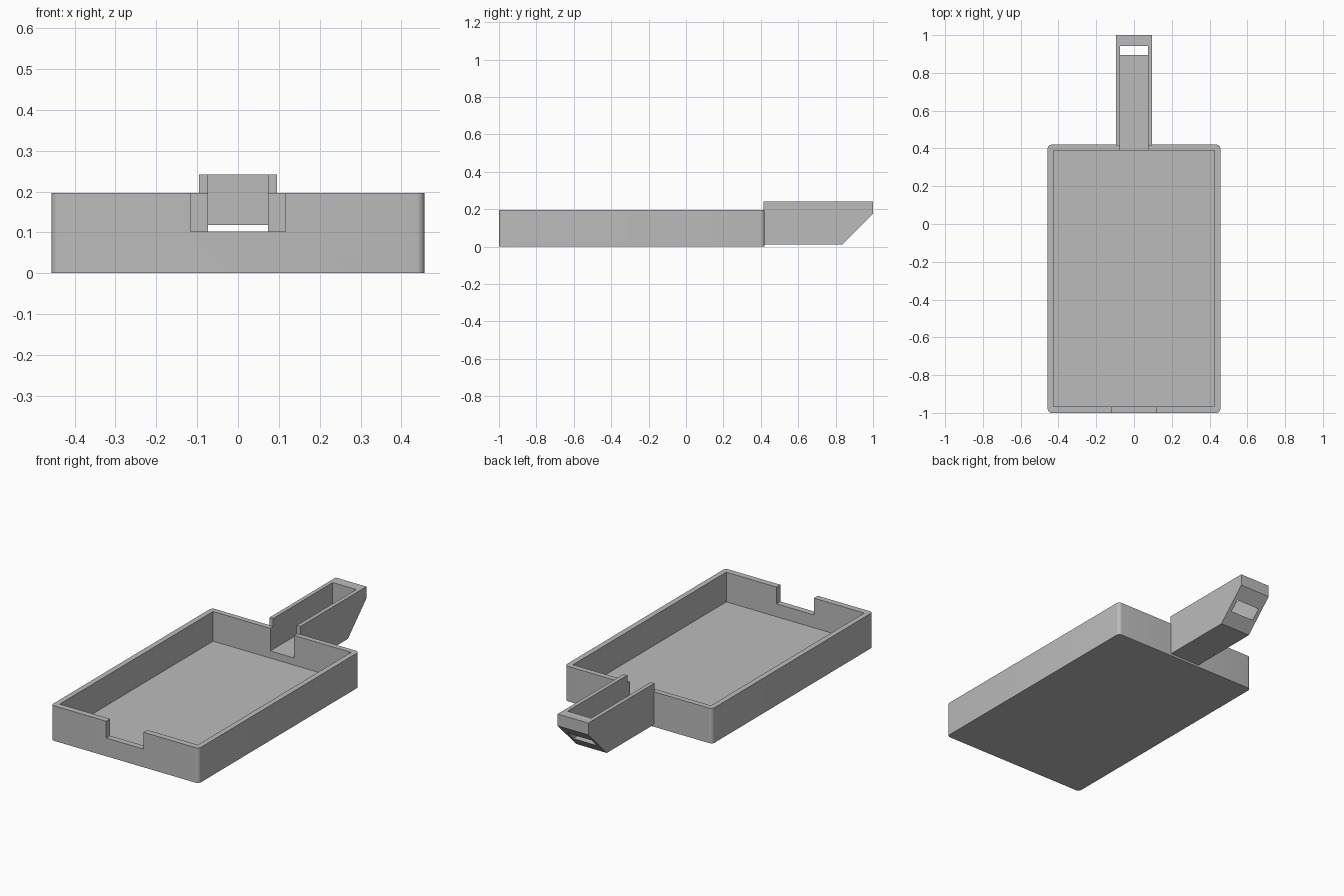
import bpy
import bmesh
from mathutils import Vector

if "Cube" in bpy.data.objects:
    bpy.data.objects.remove(bpy.data.objects["Cube"], do_unlink=True)

grey = bpy.data.materials.new("plain grey")
grey.use_nodes = True
colour = (0.5, 0.5, 0.5, 1)
grey.diffuse_color = colour
grey.node_tree.nodes["Principled BSDF"].inputs["Base Color"].default_value = colour


def prism(name, outline, offset):
    """Extrude a closed outline of 3D points along an offset."""
    bm = bmesh.new()
    face = bm.faces.new([bm.verts.new(p) for p in outline])
    new = bmesh.ops.extrude_face_region(bm, geom=[face])["geom"]
    bmesh.ops.translate(bm, vec=Vector(offset),
                        verts=[v for v in new if isinstance(v, bmesh.types.BMVert)])
    bmesh.ops.recalc_face_normals(bm, faces=bm.faces)
    mesh = bpy.data.meshes.new(name)
    bm.to_mesh(mesh)
    bm.free()
    mesh.materials.append(grey)
    obj = bpy.data.objects.new(name, mesh)
    bpy.context.collection.objects.link(obj)
    return obj


def box(name, half_x, y0, y1, z0, z1):
    outline = [(-half_x, y0, z0), (half_x, y0, z0), (half_x, y1, z0), (-half_x, y1, z0)]
    return prism(name, outline, (0, 0, z1 - z0))


def combine(obj, other, operation):
    """Apply a boolean and remove the helper."""
    mod = obj.modifiers.new(operation.lower(), "BOOLEAN")
    mod.operation, mod.solver, mod.object = operation, "EXACT", other
    bpy.context.view_layer.objects.active = obj
    bpy.ops.object.modifier_apply(modifier=mod.name)
    bpy.data.objects.remove(other, do_unlink=True)


# Tray block with rounded upright corners
tray = box("tray_with_spout", 0.457, -1, 0.42, 0, 0.196)
bm = bmesh.new()
bm.from_mesh(tray.data)
upright = [e for e in bm.edges if abs(e.verts[0].co.z - e.verts[1].co.z) > 0.1]
bmesh.ops.bevel(bm, geom=upright, offset=0.02, segments=6, profile=0.5, affect="EDGES")
bm.to_mesh(tray.data)
bm.free()

# Spout with a sloped underside at its end
side = [(0.415, 0.012), (0.836, 0.012), (1, 0.176), (1, 0.242), (0.415, 0.242)]
spout = prism("spout", [(-0.095, y, z) for y, z in side], (0.19, 0, 0))
combine(tray, spout, "UNION")

# Hollow, front notch, and spout channel that breaks through the slope
combine(tray, box("hollow", 0.427, -0.966, 0.39, 0.03, 0.4), "DIFFERENCE")
combine(tray, box("front_notch", 0.116, -1.1, -0.9, 0.102, 0.4), "DIFFERENCE")
combine(tray, box("channel", 0.073, 0.3, 0.942, 0.07, 0.4), "DIFFERENCE")

# Smooth corners, crisp edges
bpy.ops.object.select_all(action="DESELECT")
tray.select_set(True)
bpy.context.view_layer.objects.active = tray
bpy.ops.object.shade_smooth_by_angle(angle=0.6)
